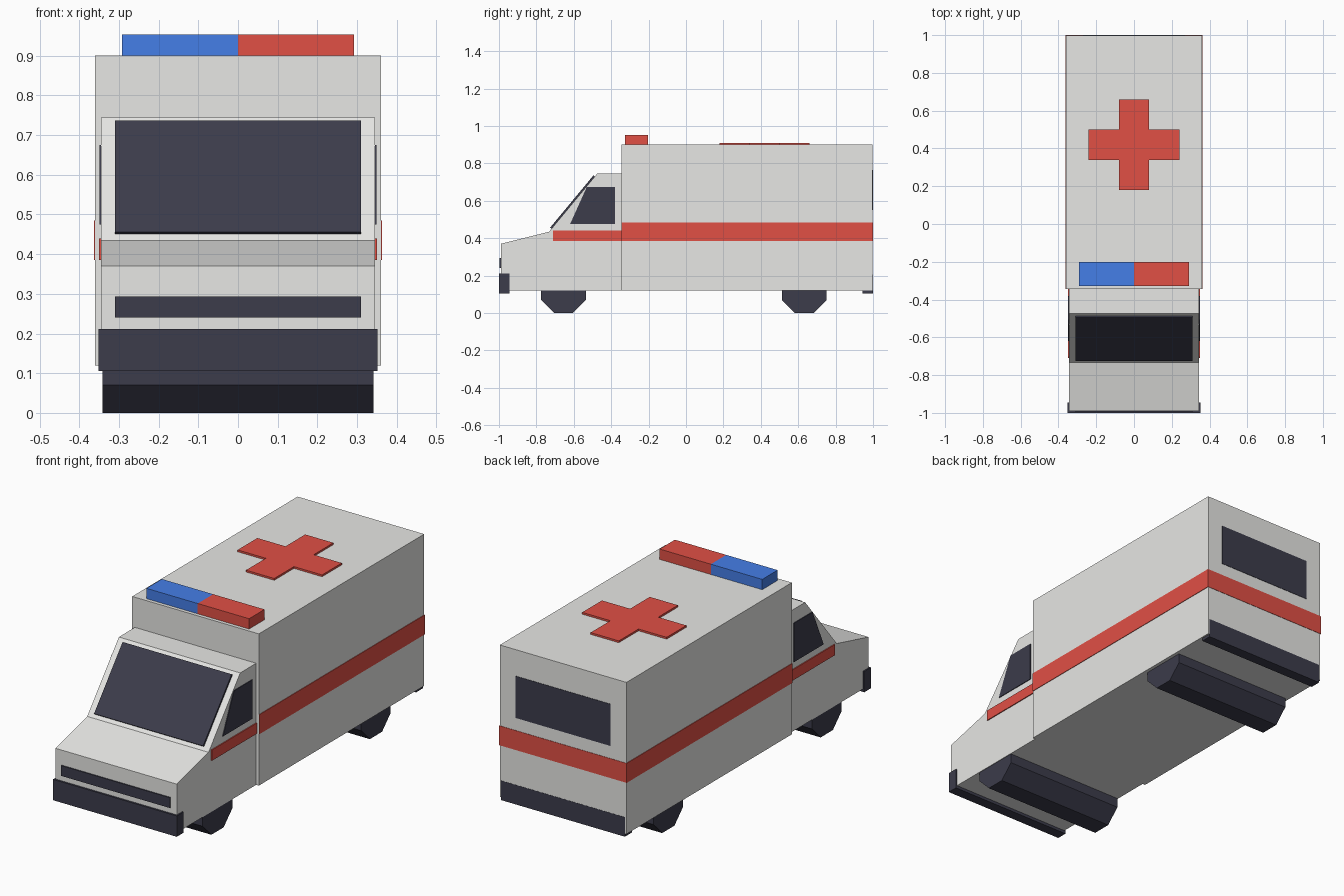
import bpy, bmesh, math
from mathutils import Vector

if "Cube" in bpy.data.objects:
    bpy.data.objects.remove(bpy.data.objects["Cube"])


def material(name, rgb):
    m = bpy.data.materials.new(name)
    m.diffuse_color = (*rgb, 1)
    m.use_nodes = True
    m.node_tree.nodes["Principled BSDF"].inputs["Base Color"].default_value = m.diffuse_color
    return m


WHITE = material("off_white", (0.80, 0.80, 0.78))
RED = material("red", (0.75, 0.08, 0.06))
BLUE = material("blue", (0.06, 0.21, 0.80))
DARK = material("dark_charcoal", (0.045, 0.045, 0.07))


def prism(name, outline, axis, depth, mat):
    """Extrude a closed outline of 3D points along a vector."""
    bm = bmesh.new()
    face = bm.faces.new([bm.verts.new(p) for p in outline])
    new = bmesh.ops.extrude_face_region(bm, geom=[face])["geom"]
    verts = [v for v in new if isinstance(v, bmesh.types.BMVert)]
    bmesh.ops.translate(bm, verts=verts, vec=Vector(axis) * depth)
    bmesh.ops.recalc_face_normals(bm, faces=bm.faces)
    mesh = bpy.data.meshes.new(name)
    bm.to_mesh(mesh)
    bm.free()
    mesh.materials.append(mat)
    obj = bpy.data.objects.new(name, mesh)
    bpy.context.collection.objects.link(obj)
    return obj


def side_prism(name, yz, x0, x1, mat):
    return prism(name, [(x0, y, z) for y, z in yz], (1, 0, 0), x1 - x0, mat)


def box(name, x, y, z, mat):
    yz = [(y[0], z[0]), (y[1], z[0]), (y[1], z[1]), (y[0], z[1])]
    return side_prism(name, yz, x[0], x[1], mat)


# Body: rear compartment and wedge-nosed cab
BACK = 0.998
box("rear_compartment", (-0.36, 0.36), (-0.345, BACK), (0.12, 0.9), WHITE)
cab = [(-0.99, 0.12), (-0.99, 0.37), (-0.732, 0.435), (-0.475, 0.745),
       (-0.345, 0.745), (-0.345, 0.12)]
side_prism("cab", cab, -0.345, 0.345, WHITE)

# Windscreen plate lying on the sloped cab face
low, high = Vector((0, -0.732, 0.435)), Vector((0, -0.475, 0.745))
slope = (high - low).normalized()
normal = Vector((0, -slope.z, slope.y))
a, b = low + slope * 0.02, high - slope * 0.019
side = Vector((0.31, 0, 0))
prism("windscreen", [a - side, a + side, b + side, b - side], normal, 0.0095, DARK)

# Side windows and stripes, mirrored left and right
window = [(-0.62, 0.475), (-0.53, 0.675), (-0.38, 0.675), (-0.38, 0.475)]
for s, label in ((-1, "left"), (1, "right")):
    side_prism(label + "_cab_window", window, s * 0.345, s * 0.349, DARK)
    box(label + "_cab_stripe", (s * 0.345, s * 0.35), (-0.71, -0.345), (0.385, 0.44), RED)
    box(label + "_body_stripe", (s * 0.36, s * 0.363), (-0.345, 1.0), (0.385, 0.485), RED)

# Rear stripe and rear window
box("rear_stripe", (-0.36, 0.36), (BACK, 1.0), (0.385, 0.485), RED)
box("rear_window", (-0.27, 0.27), (BACK, 1.0), (0.55, 0.765), DARK)

# Grille and bumpers
box("grille", (-0.31, 0.31), (-0.996, -0.99), (0.24, 0.293), DARK)
box("front_bumper", (-0.352, 0.352), (-1.0, -0.945), (0.105, 0.212), DARK)
box("rear_bumper", (-0.352, 0.352), (0.943, 0.999), (0.105, 0.205), DARK)

# Full-width octagonal wheel rollers
R = 0.12 / math.cos(math.pi / 8)
for y, label in ((-0.655, "front"), (0.632, "rear")):
    ring = [(y + R * math.cos(math.pi / 8 + k * math.pi / 4),
             0.12 + R * math.sin(math.pi / 8 + k * math.pi / 4)) for k in range(8)]
    side_prism(label + "_wheels", ring, -0.342, 0.342, DARK)

# Two-colour beacon bar
box("blue_beacon", (-0.292, 0), (-0.327, -0.202), (0.9, 0.953), BLUE)
box("red_beacon", (0, 0.292), (-0.327, -0.202), (0.9, 0.953), RED)

# Roof cross
w, l, cy = 0.08, 0.24, 0.42
cross = [(-w, -l), (w, -l), (w, -w), (l, -w), (l, w), (w, w),
         (w, l), (-w, l), (-w, w), (-l, w), (-l, -w), (-w, -w)]
prism("roof_cross", [(x, cy + y, 0.9) for x, y in cross], (0, 0, 1), 0.0095, RED)
